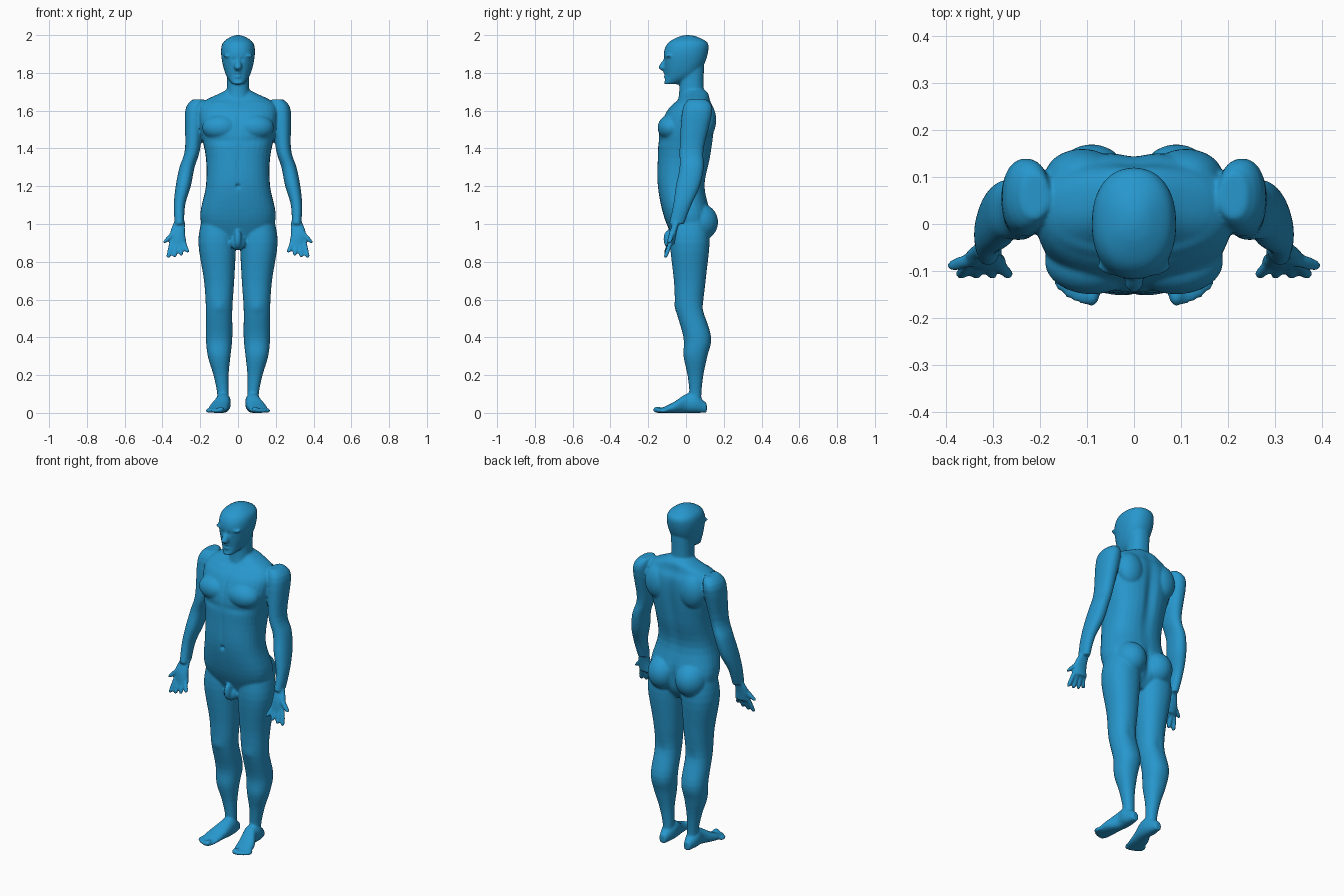
import bpy, bmesh, math
from mathutils import Vector, Matrix

if "Cube" in bpy.data.objects:
    bpy.data.objects.remove(bpy.data.objects["Cube"])

bm = bmesh.new()
MIDDLE, BOTH = (1,), (1, -1)
FRONT, BACK = -1, 1
SHALLOW, DEEP, RAISED = -.005, -.015, .005


def spline(rows, steps=4):
    """Fill in rows smoothly between the given ones (Catmull-Rom)."""
    rows = [Vector(row) for row in rows]
    padded = [rows[0], *rows, rows[-1]]
    filled = []
    for before, start, end, after in zip(padded, padded[1:], padded[2:], padded[3:]):
        leave, arrive = (end - before) / 2, (after - start) / 2
        for k in range(steps):
            t = k / steps
            ease = t * t * (3 - 2 * t)
            filled.append(start.lerp(end, ease) + leave * t * (1 - t) ** 2 - arrive * t * t * (1 - t))
    return filled + [rows[-1]]


def loft(rows, sides=MIDDLE, along="Z", power=.9, count=32):
    """Closed tube; each row is (position, x centre, half width, low edge, high edge)."""
    for side in sides:
        rings = []
        for position, x, half, low, high in spline(rows):
            ring = []
            for k in range(count):
                angle = math.tau * k / count
                across, over = (math.copysign(abs(v) ** power, v) for v in (math.cos(angle), math.sin(angle)))
                across = side * (x + half * across)
                over = (low + high) / 2 + (high - low) / 2 * over
                place = (across, over, position) if along == "Z" else (across, position, over)
                ring.append(bm.verts.new(place))
            rings.append(ring)
        for lower, upper in zip(rings, rings[1:]):
            for k in range(count):
                bm.faces.new((lower[k], lower[k - 1], upper[k - 1], upper[k]))
        bm.faces.new(rings[0])
        bm.faces.new(rings[-1])


def limb(rows, depth, sides=BOTH):
    """Upright tube; each row is (z, x, y, half width), with depth as a share of width."""
    loft([(z, x, half, y - half * depth, y + half * depth) for z, x, y, half in rows], sides)


def ball(centre, radii, sides=MIDDLE):
    for side in sides:
        x, y, z = centre
        place = Matrix.Translation((side * x, y, z)) @ Matrix.Diagonal((*radii, 1))
        bmesh.ops.create_uvsphere(bm, u_segments=24, v_segments=16, radius=1, matrix=place)


def finger(knuckle, tip, radius):
    knuckle, tip = Vector(knuckle), Vector(tip)
    rows = []
    for share, taper in ((0, 1), (.8, 1), (1, .5)):
        point = knuckle.lerp(tip, share)
        rows.append((point.z, point.x, point.y, radius * taper))
    limb(rows, depth=1)


# Trunk: height, half width, front, back
trunk = [(.87, .08, -.04, .07), (.95, .17, -.08, .12), (1.05, .2, -.12, .13), (1.2, .17, -.15, .1),
         (1.35, .17, -.15, .13), (1.5, .2, -.14, .15), (1.6, .21, -.1, .15), (1.65, .18, -.05, .13),
         (1.69, .1, -.02, .12), (1.71, .06, -.02, .1)]
loft([(z, 0, half, front, back) for z, half, front, back in trunk], power=.82)

# Chest muscles, shoulder blades and buttocks
ball((.09, -.08, 1.51), (.1, .07, .07), BOTH)
ball((.11, .1, 1.55), (.08, .06, .1), BOTH)
ball((.09, .07, 1.01), (.09, .1, .1), BOTH)

# Groin
ball((0, -.09, .92), (.02, .03, .05))
ball((0, -.07, .9), (.04, .03, .04))

# Neck and head
limb([(1.63, 0, .04, .08), (1.7, 0, .03, .06), (1.84, 0, .03, .06)], depth=1.1, sides=MIDDLE)
limb([(1.74, 0, -.08, .03), (1.78, 0, -.03, .06), (1.84, 0, -.01, .08), (1.91, 0, 0, .09),
      (1.96, 0, .01, .08), (1.99, 0, .01, .04), (2, 0, .01, .01)], depth=1.3, sides=MIDDLE)

# Nose, brow, eyes, lips and chin
limb([(1.81, 0, -.11, .01), (1.83, 0, -.12, .02), (1.88, 0, -.1, .01)], depth=1.3, sides=MIDDLE)
ball((.04, -.09, 1.89), (.04, .02, .01), BOTH)
ball((.03, -.09, 1.86), (.02, .02, .01), BOTH)
for z in (1.78, 1.8):
    ball((0, -.1, z), (.02, .02, .01))
ball((0, -.09, 1.76), (.03, .02, .02))

# Arms and palms
limb([(1.66, .21, .06, .03), (1.6, .23, .06, .05), (1.4, .24, .03, .04), (1.3, .27, .03, .04),
      (1.2, .29, .01, .04), (1.1, .31, -.02, .03), (1, .31, -.05, .025)], depth=1.6)
limb([(1.01, .31, -.05, .03), (.95, .32, -.07, .04), (.89, .31, -.08, .04)], depth=.5)

# Fingers fan out below the palm; the thumb points outward
for k in range(4):
    finger((.35 - .02 * k, -.08, .91), (.37 - .035 * k, -.11, .82 + .003 * k * k), .012)
finger((.33, -.07, .97), (.39, -.09, .9), .014)

# Legs
limb([(1.03, .1, .02, .09), (.9, .11, .02, .1), (.7, .1, .02, .08), (.55, .1, .02, .07),
      (.4, .1, .06, .07), (.3, .1, .05, .06), (.2, .09, .05, .04), (.1, .08, .05, .03),
      (.01, .08, .05, .03)], depth=1.05)

# Feet from heel to ball: y, x, half width, height
foot = [(.11, .08, .02, .05), (.05, .08, .04, .1), (0, .08, .04, .1), (-.06, .1, .05, .06),
        (-.12, .11, .05, .03), (-.15, .11, .04, .02)]
loft([(y, x, half, 0, height) for y, x, half, height in foot], BOTH, along="Y")

# Toes, the big one innermost
for k in range(5):
    size = .012 if k else .017
    ball((.09 + .017 * k, -.15 + .002 * k * k, size), (size, .025, size), BOTH)

# Fuse all the parts into one skin
bmesh.ops.recalc_face_normals(bm, faces=bm.faces)
rough = bpy.data.meshes.new("rough_parts")
bm.to_mesh(rough)
bm.free()
body = bpy.data.objects.new("body", rough)
bpy.context.collection.objects.link(body)
fuse = body.modifiers.new("fuse", "REMESH")
fuse.mode = "VOXEL"
fuse.voxel_size = .006
relax = body.modifiers.new("relax", "SMOOTH")
relax.iterations = 5
skin = bpy.data.meshes.new_from_object(body.evaluated_get(bpy.context.evaluated_depsgraph_get()))
skin.name = "body"
body.modifiers.clear()
body.data = skin
bpy.data.meshes.remove(rough)

# Sculpted detail on both halves: facing, x, z, reach across, reach up, push
DETAIL = {
    "under_chest": (FRONT, .09, 1.44, .08, .02, SHALLOW),
    "breastbone": (FRONT, 0, 1.53, .01, .07, SHALLOW),
    "belly_line": (FRONT, 0, 1.3, .01, .1, SHALLOW),
    "navel": (FRONT, 0, 1.2, .01, .01, DEEP),
    "collarbone": (FRONT, .1, 1.64, .07, .01, RAISED),
    "kneecap": (FRONT, .1, .56, .03, .03, RAISED),
    "eye_corner": (FRONT, .02, 1.87, .01, .01, SHALLOW),
    "mouth": (FRONT, 0, 1.79, .02, .005, SHALLOW),
    "spine": (BACK, 0, 1.42, .03, .2, DEEP),
    "seat_cleft": (BACK, 0, 1, .02, .08, DEEP),
    "knee_hollow": (BACK, .1, .55, .03, .04, SHALLOW),
}
moves = []
for vert in skin.vertices:
    push = 0
    for facing, x, z, reach_across, reach_up, amount in DETAIL.values():
        across, up = (abs(vert.co.x) - x) / reach_across, (vert.co.z - z) / reach_up
        push += amount * max(0, facing * vert.normal.y) * math.exp(-across * across - up * up)
    moves.append(vert.normal * push)
for vert, move in zip(skin.vertices, moves):
    vert.co += move

soften = body.modifiers.new("soften", "SMOOTH")
soften.iterations = 2

# Colour and shading
blue = bpy.data.materials.new("blue_skin")
blue.use_nodes = True
blue.diffuse_color = (.02, .31, .61, 1)
blue.node_tree.nodes["Principled BSDF"].inputs["Base Color"].default_value = blue.diffuse_color
skin.materials.clear()
skin.materials.append(blue)
skin.polygons.foreach_set("use_smooth", [True] * len(skin.polygons))
